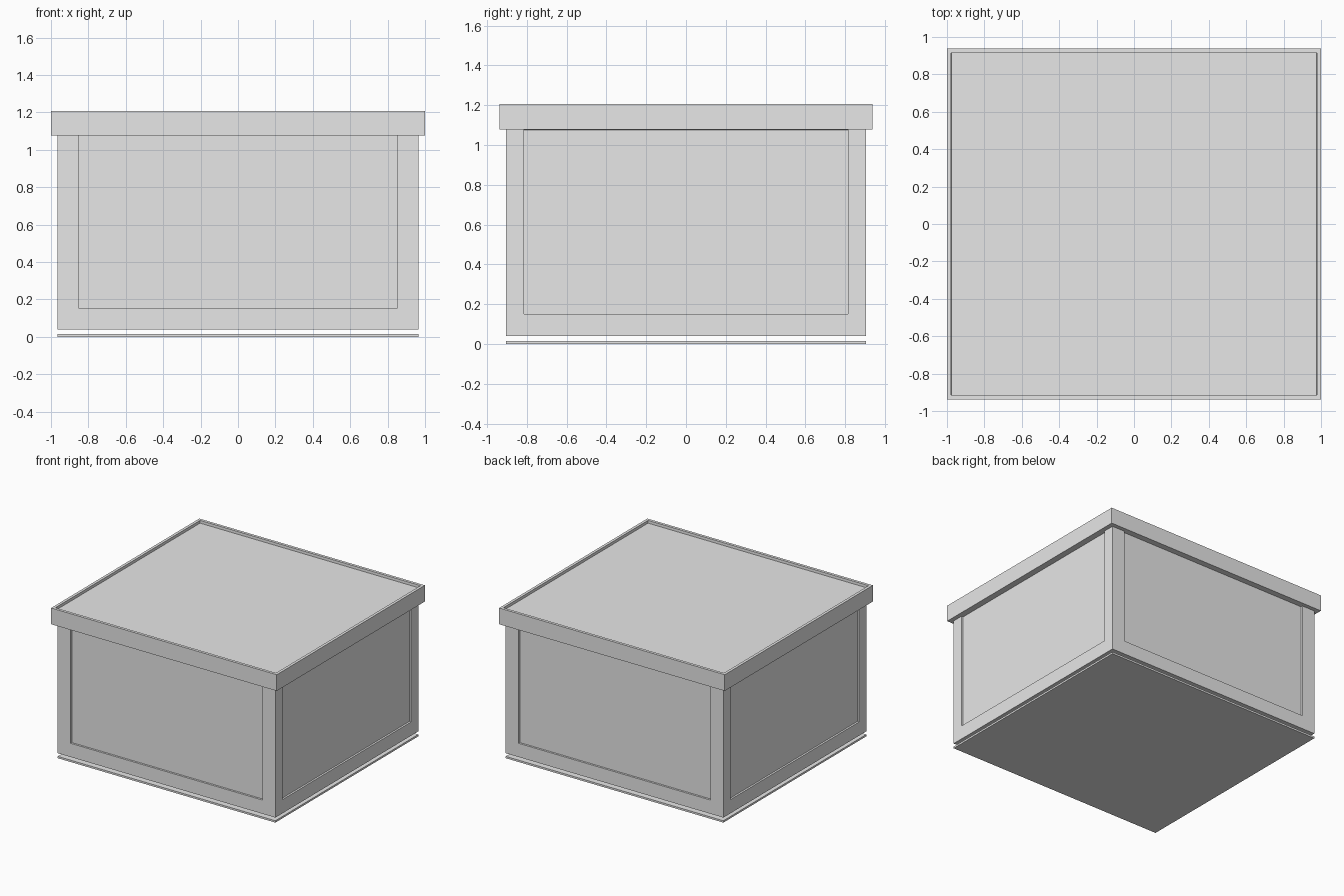
import bpy
import bmesh
from mathutils import Vector

cube = bpy.data.objects.get("Cube")
if cube:
    bpy.data.objects.remove(cube, do_unlink=True)

grey = bpy.data.materials.new("plain_grey")
grey.use_nodes = True
colour = (0.8, 0.8, 0.8, 1)
grey.diffuse_color = colour
grey.node_tree.nodes["Principled BSDF"].inputs["Base Color"].default_value = colour


def box(hx, hy, z0, z1):
    """Box centred on the z axis, from half sizes and a height range."""
    bm = bmesh.new()
    bmesh.ops.create_cube(bm, size=2)
    for v in bm.verts:
        v.co = Vector((v.co.x * hx, v.co.y * hy, z1 if v.co.z > 0 else z0))
    return bm


def finish(bm, name):
    bm.normal_update()
    mesh = bpy.data.meshes.new(name)
    bm.to_mesh(mesh)
    bm.free()
    mesh.materials.append(grey)
    obj = bpy.data.objects.new(name, mesh)
    bpy.context.collection.objects.link(obj)


# Thin floor plate, with a shadow gap above it
finish(box(0.965, 0.905, 0, 0.015), "floor_plate")

# Body with a sunken panel on each of the four sides
PANEL_X, PANEL_Y, PANEL_LOW, PANEL_HIGH = 0.85, 0.815, 0.15, 1.077
body = box(0.965, 0.905, 0.04, 1.18)
cuts = [((s * PANEL_X, 0, 0), (1, 0, 0)) for s in (-1, 1)]
cuts += [((0, s * PANEL_Y, 0), (0, 1, 0)) for s in (-1, 1)]
cuts += [((0, 0, z), (0, 0, 1)) for z in (PANEL_LOW, PANEL_HIGH)]
for point, normal in cuts:
    bmesh.ops.bisect_plane(body, geom=body.verts[:] + body.edges[:] + body.faces[:],
                           plane_co=point, plane_no=normal)
body.normal_update()
panels = []
for f in body.faces:
    c = f.calc_center_median()
    if abs(f.normal.z) < 0.1 and PANEL_LOW < c.z < PANEL_HIGH and min(abs(c.x), abs(c.y)) < 0.01:
        panels.append(f)
bmesh.ops.inset_individual(body, faces=panels, thickness=0.0005, depth=-0.015)
finish(body, "body")

# Overhanging lid with a raised rim around its top
lid = box(1, 0.938, 1.077, 1.207)
lid.normal_update()
top = [f for f in lid.faces if f.normal.z > 0.9]
bmesh.ops.inset_individual(lid, faces=top, thickness=0.032)
bmesh.ops.inset_individual(lid, faces=top, thickness=0.0005, depth=-0.022)
finish(lid, "lid")
